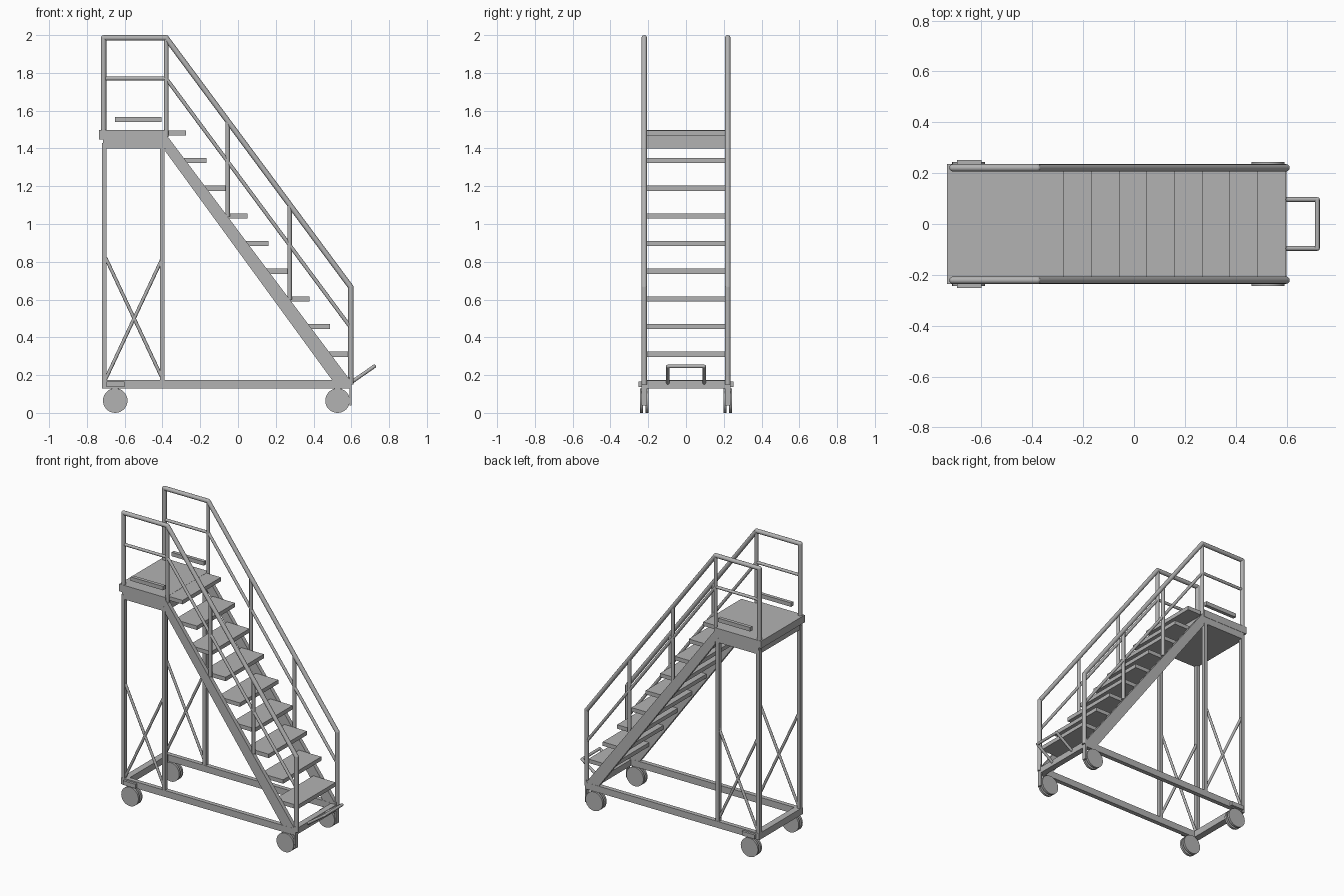
import bpy, bmesh, math
from mathutils import Matrix, Vector

cube = bpy.data.objects.get("Cube")
if cube:
    bpy.data.objects.remove(cube, do_unlink=True)

grey = bpy.data.materials.new("light_grey_metal")
grey.use_nodes = True
COLOUR = (0.45, 0.45, 0.45, 1)
grey.diffuse_color = COLOUR
grey.node_tree.nodes["Principled BSDF"].inputs["Base Color"].default_value = COLOUR

SIDE = 0.221                       # y of the two side frames
SIDES = (("right", -1), ("left", 1))


def finish(name, bm):
    bmesh.ops.recalc_face_normals(bm, faces=bm.faces)
    mesh = bpy.data.meshes.new(name)
    bm.to_mesh(mesh)
    bm.free()
    mesh.materials.append(grey)
    obj = bpy.data.objects.new(name, mesh)
    bpy.context.collection.objects.link(obj)
    return obj


def box(name, x, y, z):
    """Box from (min, max) ranges."""
    lo, hi = (Vector(v) for v in zip(x, y, z))
    bm = bmesh.new()
    bmesh.ops.create_cube(bm, size=1, matrix=Matrix.Translation((lo + hi) / 2)
                          @ Matrix.Diagonal((*(hi - lo), 1)))
    return finish(name, bm)


def side_box(name, x, z, y, width):
    return box(name, x, (y - width / 2, y + width / 2), z)


def prism(name, profile, y, width):
    """Extrude an (x, z) outline across y."""
    bm = bmesh.new()
    face = bm.faces.new([bm.verts.new((px, y - width / 2, pz)) for px, pz in profile])
    out = bmesh.ops.extrude_face_region(bm, geom=[face])
    bmesh.ops.translate(bm, vec=(0, width, 0),
                        verts=[v for v in out["geom"] if isinstance(v, bmesh.types.BMVert)])
    return finish(name, bm)


def rods(name, paths, radius, sides=12):
    """Round bars along each path, with ball joints at inner corners."""
    bm = bmesh.new()
    for path in paths:
        path = [Vector(p) for p in path]
        for a, b in zip(path, path[1:]):
            d = b - a
            m = Matrix.Translation((a + b) / 2) @ d.to_track_quat('Z', 'Y').to_matrix().to_4x4()
            bmesh.ops.create_cone(bm, cap_ends=True, segments=sides, radius1=radius,
                                  radius2=radius, depth=d.length, matrix=m)
        for p in path[1:-1]:
            bmesh.ops.create_uvsphere(bm, u_segments=sides, v_segments=8, radius=radius,
                                      matrix=Matrix.Translation(p))
    for f in bm.faces:
        f.smooth = len(f.verts) < sides
    for e in bm.edges:
        e.smooth = all(len(f.verts) < sides for f in e.link_faces)
    return finish(name, bm)


def wheel(name, x, y):
    bm = bmesh.new()
    m = Matrix.Translation((x, y, 0.065)) @ Matrix.Rotation(math.pi / 2, 4, 'X')
    bmesh.ops.create_cone(bm, cap_ends=True, segments=32, radius1=0.065, radius2=0.065,
                          depth=0.015, matrix=m)
    for f in bm.faces:
        f.smooth = len(f.verts) == 4
    for e in bm.edges:
        e.smooth = all(len(f.verts) == 4 for f in e.link_faces)
    return finish(name, bm)


# Platform
box("platform_deck", (-0.735, -0.385), (-0.236, 0.236), (1.447, 1.497))
box("platform_frame", (-0.715, -0.385), (-0.234, 0.234), (1.4, 1.447))

# Treads
for i in range(9):
    front = -0.275 + i * 0.1088
    top = 1.496 - i * 0.1465
    box(f"tread_{i + 1}", (front - 0.17, front), (-0.207, 0.207), (top - 0.027, top))

# Base cross beams
box("base_back_beam", (-0.72, -0.675), (-0.21, 0.21), (0.13, 0.175))
box("base_front_beam", (0.56, 0.6), (-0.21, 0.21), (0.13, 0.172))

for side, s in SIDES:
    y = s * SIDE
    # Base, stringer and uprights
    side_box(f"{side}_base_beam", (-0.72, 0.6), (0.13, 0.175), y, 0.03)
    prism(f"{side}_stringer", [(-0.385, 1.48), (-0.385, 1.385), (0.53, 0.13),
                               (0.6, 0.13), (0.6, 0.165)], y, 0.028)
    side_box(f"{side}_back_upright", (-0.72, -0.696), (0.17, 1.43), y, 0.028)
    side_box(f"{side}_front_upright", (-0.413, -0.389), (0.17, 1.43), y, 0.028)
    side_box(f"{side}_foot_plate", (0.589, 0.6), (0.04, 0.19), y, 0.03)

    # Cross bracing
    rods(f"{side}_cross_brace", [[(-0.7, y, 0.82), (-0.4, y, 0.18)],
                                 [(-0.7, y, 0.18), (-0.4, y, 0.82)]], 0.009)

    # Handrail, middle rail and posts
    rods(f"{side}_handrail", [[(-0.712, y, 1.47), (-0.712, y, 1.985), (-0.38, y, 1.985),
                               (0.598, y, 0.665), (0.598, y, 0.15)]], 0.0145)
    rods(f"{side}_middle_rail", [[(-0.712, y, 1.77), (-0.38, y, 1.77),
                                  (0.598, y, 0.45)]], 0.01)
    rods(f"{side}_rail_posts", [[(-0.38, y, 1.46), (-0.38, y, 1.985)],
                                [(-0.055, y, 1.04), (-0.055, y, 1.54)],
                                [(0.273, y, 0.6), (0.273, y, 1.1)]], 0.012)
    side_box(f"{side}_toe_board", (-0.65, -0.405), (1.54, 1.567), y, 0.024)

    # Casters
    side_box(f"{side}_caster_plate", (-0.697, -0.6), (0.137, 0.166), s * 0.239, 0.026)
    for end, x in (("back", -0.65), ("front", 0.527)):
        side_box(f"{side}_{end}_caster_fork", (x - 0.02, x + 0.02), (0.055, 0.135), y, 0.014)
        for part, offset in (("inner", -0.0145), ("outer", 0.0145)):
            wheel(f"{side}_{end}_{part}_wheel", x, s * (SIDE + offset))

# Pull handle
rods("pull_handle", [[(0.59, -0.096, 0.155), (0.721, -0.096, 0.246),
                      (0.721, 0.096, 0.246), (0.59, 0.096, 0.155)]], 0.0095)
